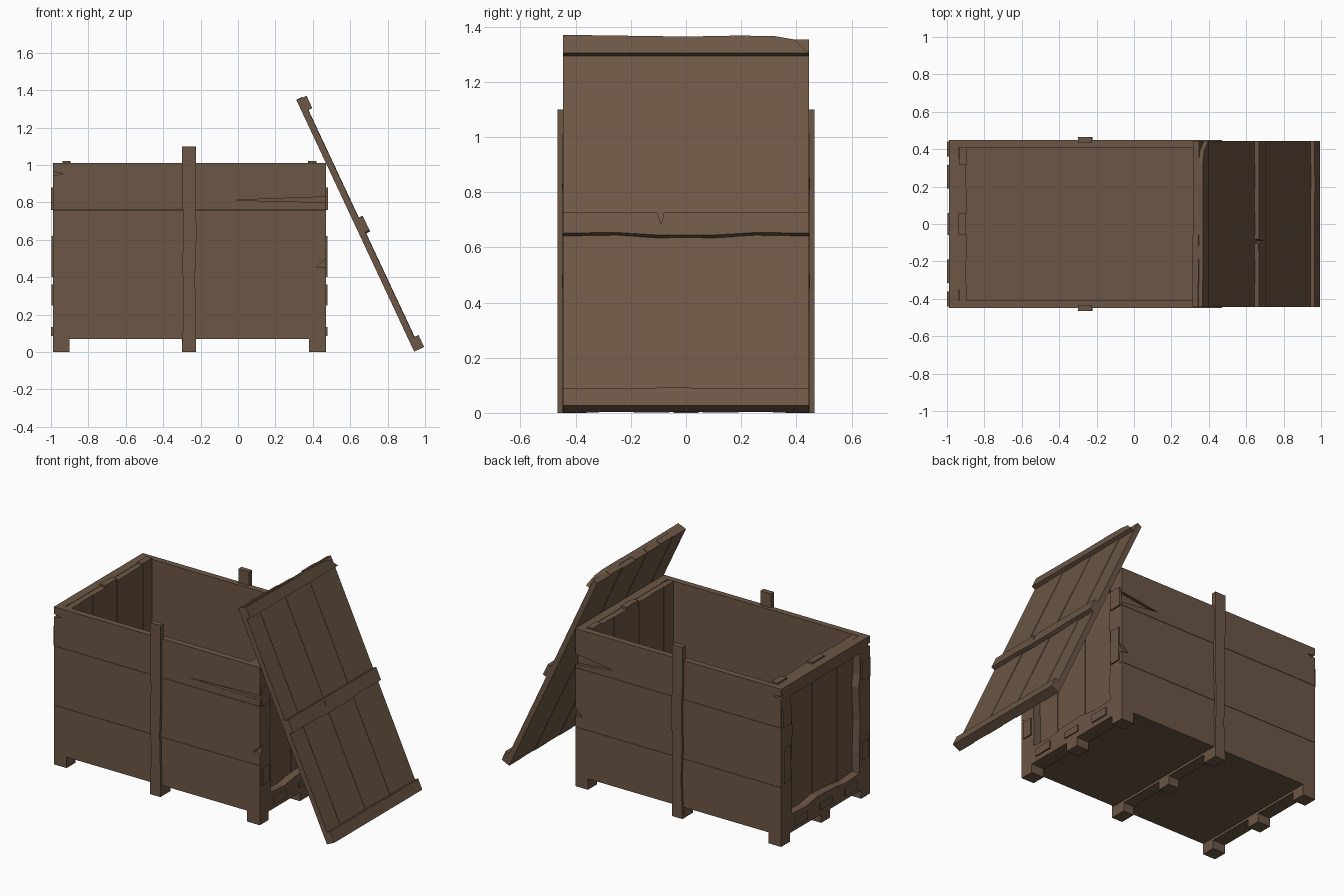
import bpy, bmesh
from mathutils import Vector

wood = bpy.data.materials.new("brown wood")
wood.diffuse_color = (0.15, 0.095, 0.06, 1)


def prism(name, pts, origin, u, v, n, depth):
    """Extrude a flat outline (u, v) by depth along n."""
    o, u, v, n = Vector(origin), Vector(u), Vector(v), Vector(n)
    bm = bmesh.new()
    face = bm.faces.new([bm.verts.new(o + u * a + v * b) for a, b in pts])
    ext = bmesh.ops.extrude_face_region(bm, geom=[face])
    moved = [e for e in ext["geom"] if isinstance(e, bmesh.types.BMVert)]
    bmesh.ops.translate(bm, verts=moved, vec=n * depth)
    bmesh.ops.recalc_face_normals(bm, faces=bm.faces)
    me = bpy.data.meshes.new(name)
    bm.to_mesh(me)
    bm.free()
    me.materials.append(wood)
    ob = bpy.data.objects.new(name, me)
    bpy.context.collection.objects.link(ob)
    return ob


def rect(a0, a1, b0, b1):
    return [(a0, b0), (a1, b0), (a1, b1), (a0, b1)]


def box(name, x0, x1, y0, y1, z0, z1):
    return prism(name, rect(x0, x1, y0, y1), (0, 0, z0), (1, 0, 0), (0, 1, 0), (0, 0, 1), z1 - z0)


X, Y, Z = (1, 0, 0), (0, 1, 0), (0, 0, 1)
XL, XR, XC = -0.99, 0.47, -0.26
EDGES = [-0.445, -0.315, -0.19, -0.06, 0.06, 0.19, 0.315, 0.445]

# Floor boards
floor_edges = [-0.41, -0.31, -0.19, 0.195, 0.32, 0.41]
for a, b in zip(floor_edges, floor_edges[1:]):
    box("floor_board", XL + 0.05, XR - 0.05, a, b, 0.07, 0.105)

# Long side walls: solid inner layer, split outer layer of three boards
for s, crack in ((-1, -0.03), (1, 0.2)):
    out = (0, s, 0)
    side = "front" if s < 0 else "back"
    w = 0.015 if s < 0 else 0.035
    prism(side + "_wall_lining", rect(XL, XR, 0.07, 1.01), (0, s * 0.41, 0), X, Z, out, 0.02)
    top = [(XL, 0.761), (XR, 0.761), (XR, 0.815 - w), (crack, 0.812), (XR, 0.815 + w),
           (XR, 1.01), (XL, 1.01), (XL, 0.965), (-0.93, 0.952), (XL, 0.945)]
    low = [(XL, 0.07), (-0.57, 0.07), (XR, 0.07), (XR, 0.379), (XL, 0.379)]
    mid = [(XL, 0.381), (XR, 0.381), (XR, 0.45), (0.42, 0.455), (XR, 0.50), (XR, 0.759), (XL, 0.759)]
    for nm, p in (("top", top), ("middle", mid), ("bottom", low)):
        prism(f"{side}_{nm}_board", p, (0, s * 0.43, 0), X, Z, out, 0.02)
    # Upright brace, slightly worn along its edges
    brace = [(-0.30, 0), (-0.225, 0), (-0.225, 0.18), (-0.23, 0.4), (-0.222, 0.62), (-0.225, 0.8),
             (-0.225, 1.10), (-0.30, 1.10), (-0.30, 0.85), (-0.292, 0.7), (-0.297, 0.45), (-0.29, 0.25)]
    prism(side + "_brace", brace, (0, s * 0.445, 0), X, Z, out, 0.02)
    box(side + "_brace_top", -0.30, -0.225, min(s * 0.45, s * 0.432), max(s * 0.45, s * 0.432), 1.0, 1.10)

# End walls: recessed vertical planks inside a frame
for s in (-1, 1):
    side = "left" if s < 0 else "right"

    def end(name, d0, d1, y0, y1, z0, z1):
        """Box at distance d from the crate's middle."""
        a, b = sorted((XC + s * d0, XC + s * d1))
        box(f"{side}_{name}", a, b, y0, y1, z0, z1)

    cut = [-0.41] + EDGES[1:-1] + [0.41]
    for i, (a, b) in enumerate(zip(cut, cut[1:])):
        shift = 0.004 * (i % 2)
        end("end_plank", 0.635 + shift, 0.675 + shift, a, b, 0.09, 1.02 if i in (3, 6) else 1.008)
    for t in (-1, 1):
        post = [(0.345, 0.07), (0.41, 0.07), (0.41, 1.01), (0.35, 1.01), (0.35, 0.8),
                (0.335, 0.72), (0.35, 0.5), (0.34, 0.3)]
        prism(side + "_end_post", post, (XC + s * 0.679, 0, 0), (0, t, 0), Z, (s, 0, 0), 0.051)
        end("post_patch", 0.725, 0.74, min(t * 0.36, t * 0.44), max(t * 0.36, t * 0.44), 0.76, 0.88)
        end("rail_patch", 0.725, 0.739, min(t * 0.19, t * 0.315), max(t * 0.19, t * 0.315), 0.085, 0.135)
    end("post_patch", 0.725, 0.738, -0.43, -0.36, 0.25, 0.36)
    end("post_patch", 0.725, 0.738, 0.36, 0.43, 0.40, 0.62)
    end("rail_patch", 0.725, 0.737, -0.06, 0.06, 0.09, 0.13)
    end("top_rail", 0.675, 0.73, -0.35, 0.35, 0.935, 1.01)
    rail = [(-0.35, 0.07), (0.35, 0.07), (0.35, 0.17), (0.2, 0.165), (0.08, 0.185),
            (-0.1, 0.175), (-0.2, 0.16), (-0.35, 0.17)]
    prism(side + "_bottom_rail", rail, (XC + s * 0.679, 0, 0), Y, Z, (s, 0, 0), 0.051)

# Feet in a three by three layout with thin cross skids
for x0, x1 in ((XL, -0.90), (-0.30, -0.225), (0.38, XR)):
    box("cross_skid", x0, x1, -0.45, 0.45, 0.055, 0.072)
    for y0, y1 in ((-0.45, -0.36), (-0.045, 0.045), (0.36, 0.45)):
        box("foot", x0, x1, y0, y1, 0, 0.07)

# Lid leaning on the right end: U runs up the lid, N faces outwards
U, N = Vector((-0.424, 0, 0.9056)), Vector((0.9056, 0, 0.424))
BASE = Vector((0.942, 0, 0.002))
tops = [1.485, 1.487, 1.483, 1.479, 1.475, 1.481, 1.477]
for i, (a, b) in enumerate(zip(EDGES, EDGES[1:])):
    prism("lid_plank", rect(a, b, 0, tops[i]), BASE + N * (0.002 * (i % 2)), Y, U, N, 0.034)

# Battens across the lid
low_batten = [(-0.445, 0), (0.445, 0), (0.445, 0.07), (0.2, 0.068), (0, 0.071), (-0.445, 0.07)]
mid_batten = [(-0.445, 0.69), (-0.25, 0.692), (-0.1, 0.682), (0.1, 0.682), (0.25, 0.692), (0.445, 0.69),
              (0.445, 0.772), (-0.08, 0.772), (-0.09, 0.725), (-0.105, 0.775), (-0.445, 0.772)]
top_batten = [(-0.445, 1.41), (0.445, 1.41), (0.39, 1.465), (0.32, 1.478), (0.19, 1.48),
              (0, 1.476), (-0.445, 1.483)]
for nm, p in (("bottom", low_batten), ("middle", mid_batten), ("top", top_batten)):
    prism(f"lid_{nm}_batten", p, BASE + N * 0.03, Y, U, N, 0.029)
